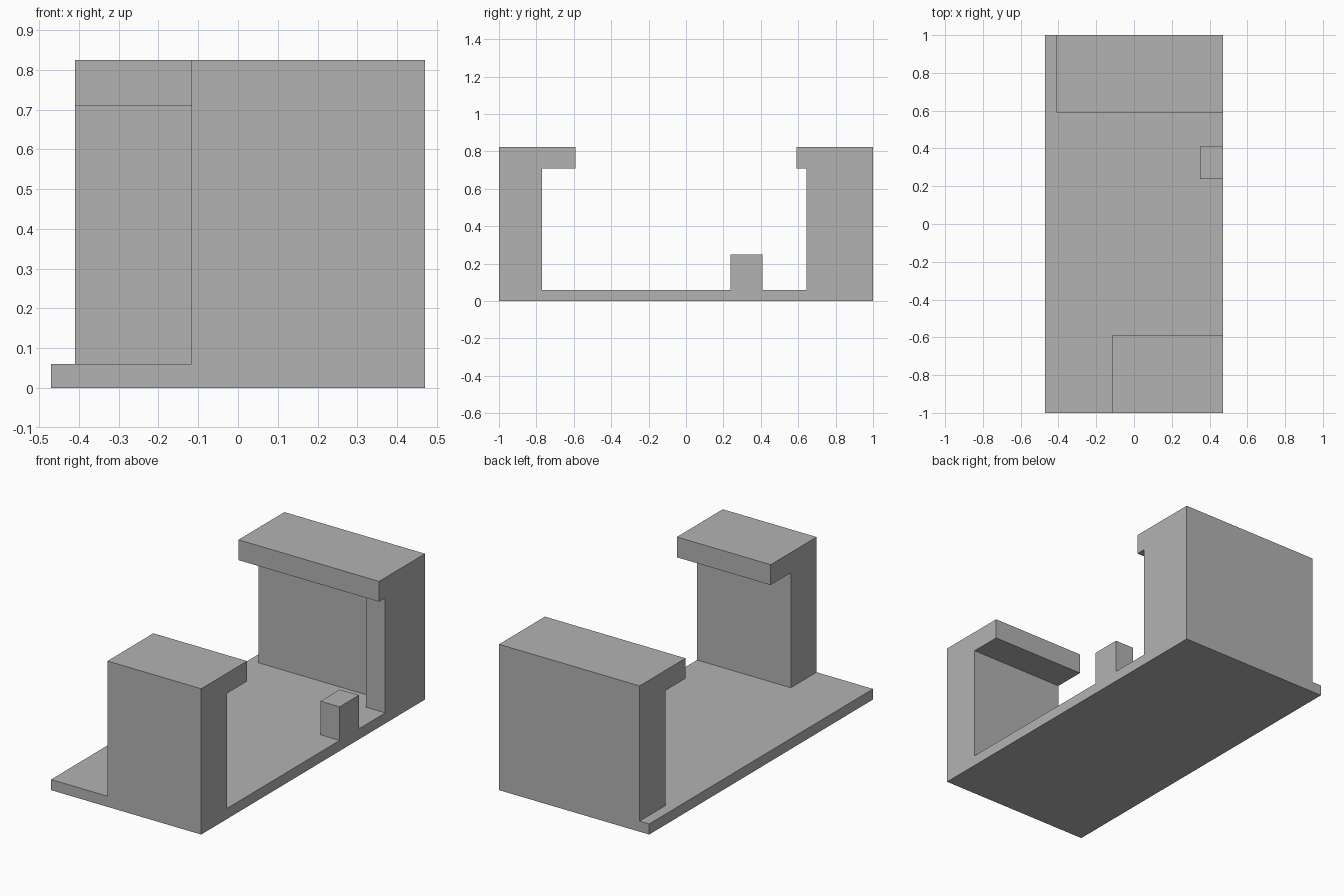
import bpy
import bmesh

cube = bpy.data.objects.get("Cube")
if cube:
    bpy.data.objects.remove(cube, do_unlink=True)

grey = bpy.data.materials.new("plain grey")
grey.use_nodes = True
colour = (0.45, 0.45, 0.45, 1)
grey.diffuse_color = colour
grey.node_tree.nodes["Principled BSDF"].inputs["Base Color"].default_value = colour

RIGHT = 0.47      # shared flush edge
FLOOR = 0.06      # top of the base plate
LIP = 0.71        # underside of the hooks
TOP = 0.825


def extrude_along_x(name, profile, x0, x1):
    """Solid with a (y, z) outline swept from x0 to x1."""
    bm = bmesh.new()
    face = bm.faces.new([bm.verts.new((x0, y, z)) for y, z in profile])
    result = bmesh.ops.extrude_face_region(bm, geom=[face])
    moved = [v for v in result["geom"] if isinstance(v, bmesh.types.BMVert)]
    bmesh.ops.translate(bm, verts=moved, vec=(x1 - x0, 0, 0))
    bmesh.ops.recalc_face_normals(bm, faces=bm.faces)
    mesh = bpy.data.meshes.new(name)
    bm.to_mesh(mesh)
    bm.free()
    mesh.materials.append(grey)
    obj = bpy.data.objects.new(name, mesh)
    bpy.context.collection.objects.link(obj)
    return obj


def rectangle(y0, y1, z0, z1):
    return [(y0, z0), (y1, z0), (y1, z1), (y0, z1)]


def hook(side):
    """Wall with a lip overhanging towards the middle."""
    outline = [(1, FLOOR), (1, TOP), (0.59, TOP), (0.59, LIP), (0.77, LIP), (0.77, FLOOR)]
    return [(side * y, z) for y, z in outline]


# Base plate
extrude_along_x("base_plate", rectangle(-1, 1, 0, FLOOR), -RIGHT, RIGHT)

# Hooked walls at both ends
extrude_along_x("front_hook_wall", hook(-1), -0.117, RIGHT)
extrude_along_x("back_hook_wall", hook(1), -0.41, RIGHT)

# Rib closing the flush end of the back wall, and the stop peg
extrude_along_x("back_end_rib", rectangle(0.645, 0.77, FLOOR, LIP), 0.35, RIGHT)
extrude_along_x("stop_peg", rectangle(0.237, 0.41, FLOOR, 0.25), 0.35, RIGHT)
